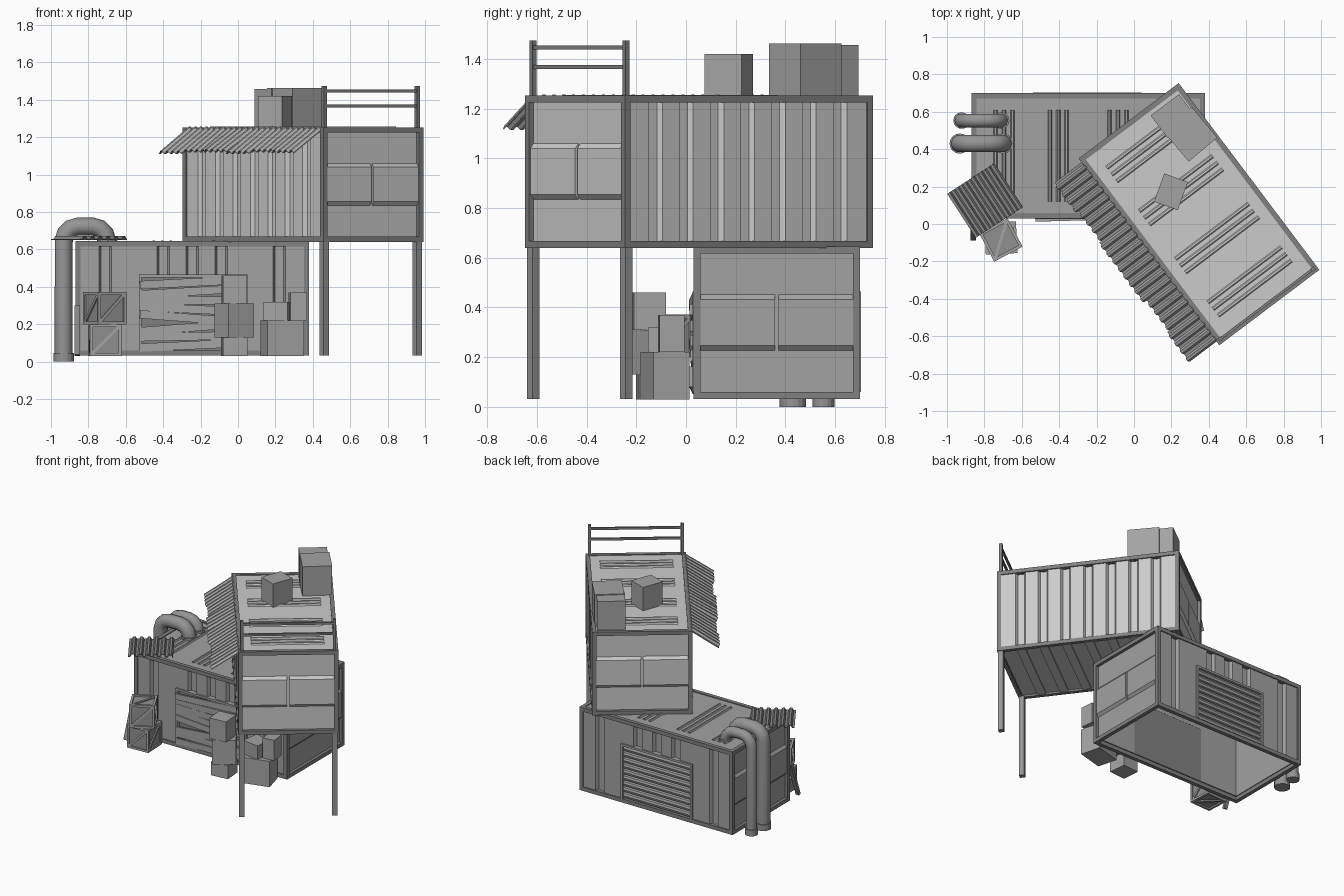
import bpy, bmesh, math, random
from mathutils import Matrix, Vector

if "Cube" in bpy.data.objects:
    bpy.data.objects.remove(bpy.data.objects["Cube"])
random.seed(4)

def mat(name, v):
    m = bpy.data.materials.new(name)
    m.diffuse_color = (v, v, v, 1)
    m.use_nodes = True
    m.node_tree.nodes["Principled BSDF"].inputs["Base Color"].default_value = m.diffuse_color
    return m

UPPER = mat("pale_panel", 0.60)
LOWER = mat("mid_grey_panel", 0.36)
FRAME = mat("dark_frame", 0.22)
PIPE = mat("pipe_grey", 0.30)
BOX = mat("box_grey", 0.37)
CRATE = mat("crate_grey", 0.28)
SHEET = mat("sheet_metal", 0.42)
OLD = mat("old_sheet", 0.24)
I = Matrix.Identity(4)

def prism(name, pts, a, b, plane, material, M=I):
    """Extrude a 2D outline from a to b along the axis not in its plane."""
    put = {'xy': lambda p, q, d: (p, q, d), 'xz': lambda p, q, d: (p, d, q),
           'yz': lambda p, q, d: (d, p, q)}[plane]
    bm = bmesh.new()
    lo = [bm.verts.new(put(p, q, a)) for p, q in pts]
    hi = [bm.verts.new(put(p, q, b)) for p, q in pts]
    bm.faces.new(lo)
    bm.faces.new(hi)
    n = len(pts)
    for i in range(n):
        bm.faces.new((lo[i], lo[(i + 1) % n], hi[(i + 1) % n], hi[i]))
    bmesh.ops.recalc_face_normals(bm, faces=bm.faces[:])
    me = bpy.data.meshes.new(name)
    bm.to_mesh(me)
    bm.free()
    me.materials.append(material)
    ob = bpy.data.objects.new(name, me)
    ob.matrix_world = M
    bpy.context.collection.objects.link(ob)
    return ob

def box(name, x0, x1, y0, y1, z0, z1, material, M=I):
    return prism(name, [(x0, y0), (x1, y0), (x1, y1), (x0, y1)], z0, z1, 'xy', material, M)

def place(x, y, z=0, deg=0):
    return Matrix.Translation((x, y, z)) @ Matrix.Rotation(math.radians(deg), 4, 'Z')

L, W, H = 1.25, 0.67, 0.613
X, Y = L / 2, W / 2

def ribbed(name, x0, x1, z0, z1, material, M):
    """Wall on the -y side with regular trapezoid grooves."""
    o, g, back = -Y + 0.008, -Y + 0.03, -Y + 0.036
    pts = [(x0, o)]
    for k in range(-3, 4):
        c = k * 0.155
        if c - 0.035 > x0 and c + 0.035 < x1:
            pts += [(c - 0.034, o), (c - 0.022, g), (c + 0.022, g), (c + 0.034, o)]
    pts += [(x1, o), (x1, back), (x0, back)]
    prism(name, pts, z0, z1, 'xy', material, M)

def container(tag, M, material, opening, floor):
    t = 0.028
    # edge frame
    for s in (-1, 1):
        for z in (0, H - t):
            y = s * (Y - t / 2)
            box(tag + "_long_beam", -X, X, y - t / 2, y + t / 2, z, z + t, FRAME, M)
            x = s * (X - t / 2)
            box(tag + "_end_beam", x - t / 2, x + t / 2, -Y + t, Y - t, z, z + t, FRAME, M)
        for r in (-1, 1):
            x, y = s * (X - t / 2), r * (Y - t / 2)
            box(tag + "_corner_post", x - t / 2, x + t / 2, y - t / 2, y + t / 2, t, H - t, FRAME, M)
    e = X - t
    for deg in (0, 180):
        R = M @ Matrix.Rotation(math.radians(deg), 4, 'Z')
        # long walls
        if opening:
            ribbed(tag + "_wall_left", -e, -0.285, t, H - t, material, R)
            ribbed(tag + "_wall_right", 0.295, e, t, H - t, material, R)
            ribbed(tag + "_wall_top", -0.285, 0.295, 0.43, H - t, material, R)
            box(tag + "_opening_panel", -0.285, 0.295, -Y + 0.025, -Y + 0.035, t, 0.43, FRAME, R)
            for x in (-0.285, 0.28):
                box(tag + "_opening_jamb", x, x + 0.015, -Y - 0.004, -Y + 0.03, t, 0.43, LOWER, R)
            box(tag + "_opening_head", -0.285, 0.295, -Y - 0.004, -Y + 0.03, 0.418, 0.433, LOWER, R)
        else:
            ribbed(tag + "_side_wall", -e, e, t, H - t, material, R)
        # end wall with raised middle band split in two
        w = Y - t
        box(tag + "_end_wall", X - 0.034, X - 0.022, -w, w, t, H - t, material, R)
        band = [(X - 0.022, 0.195), (X - 0.006, 0.215), (X - 0.006, 0.40), (X - 0.022, 0.42)]
        for y0, y1 in ((-w, -0.007), (0.007, w)):
            prism(tag + "_end_band", band, y0, y1, 'xz', material, R)
    # roof with paired pressed ribs
    box(tag + "_roof", -e, e, -Y + t, Y - t, H - 0.02, H - 0.006, material, M)
    for c in (-0.45, -0.16, 0.16, 0.45):
        for d in (-0.045, 0.0, 0.045):
            prism(tag + "_roof_rib", [(c + d - 0.012, H - 0.008), (c + d - 0.005, H + 0.003),
                  (c + d + 0.005, H + 0.003), (c + d + 0.012, H - 0.008)], -0.245, 0.245, 'xz', material, M)
    if floor:
        box(tag + "_floor", -e, e, -Y + t, Y - t, 0.014, 0.026, material, M)
        for k in range(-3, 4):
            box(tag + "_floor_rib", k * 0.155 - 0.03, k * 0.155 + 0.03, -Y + t, Y - t, 0.004, 0.015, material, M)

LM = place(-0.245, 0.365, 0.032)
UM = place(0.3475, 0.0525, 0.64, -53)
container("lower_container", LM, LOWER, True, False)
container("upper_container", UM, UPPER, False, True)

# boarded front opening
for i in range(8):
    z = 0.055 + i * 0.048
    P = LM @ Matrix.Translation((0.005, -Y - 0.002, z)) @ Matrix.Rotation(random.uniform(-0.09, 0.09), 4, 'Y')
    P = P @ Matrix.Rotation(random.uniform(-0.03, 0.03), 4, 'Z')
    box("board", -0.285, 0.28, -0.008, 0.006, -0.021, 0.023, BOX, P)

# roller shutter on the back
for i in range(9):
    z = 0.03 + i * 0.0432
    prism("shutter_slat", [(Y - 0.026, z), (Y - 0.008, z + 0.006), (Y - 0.003, z + 0.022),
          (Y - 0.008, z + 0.037), (Y - 0.026, z + 0.043)], -0.28, 0.28, 'yz', LOWER, LM)

# support legs and roof railing at the overhanging end
for s in (-1, 1):
    c = s * (Y - 0.024)
    box("support_leg", X - 0.042, X - 0.006, c - 0.018, c + 0.018, -0.608, 0.002, PIPE, UM)
    box("rail_post", X - 0.033, X - 0.013, c - 0.01, c + 0.01, H - 0.01, 0.835, FRAME, UM)
for z in (0.728, 0.806):
    box("rail_bar", X - 0.031, X - 0.017, -Y + 0.024, Y - 0.024, z - 0.008, z + 0.008, FRAME, UM)

def sheet(name, length, depth, waves, amp, material, M):
    """Corrugated sheet: waves along x, extruded along y."""
    p, top = length / waves, []
    for i in range(waves):
        x = -length / 2 + i * p
        top += [(x, 0), (x + p * 0.3, 0), (x + p * 0.5, amp), (x + p * 0.8, amp)]
    top.append((length / 2, 0))
    prism(name, top + [(x, z - 0.005) for x, z in reversed(top)], -depth, 0, 'xz', material, M)

# awning made of uneven corrugated strips
strips = 6
for i in range(strips):
    x = -0.6 + (i + 0.5) * 1.2 / strips
    P = UM @ Matrix.Translation((x, -Y + 0.012, H - 0.008)) @ Matrix.Rotation(math.radians(33 + random.uniform(-2, 2)), 4, 'X')
    sheet("awning_strip", 1.2 / strips, 0.225 + random.uniform(-0.012, 0.012), 4, 0.014, SHEET, P)

# loose sheet on the lower roof corner
sheet("loose_roof_sheet", 0.30, 0.28, 6, 0.016, OLD,
      place(-0.873, 0.243, 0.655, 33) @ Matrix.Translation((0, 0, 0)))

# bent exhaust pipes
for y, r, x0, x1, top in ((0.43, 0.048, -0.932, -0.70, 0.722), (0.553, 0.038, -0.922, -0.71, 0.715)):
    b = 0.075
    path = [(x0, 0.02), (x0, top - b)]
    path += [(x0 + b - b * math.cos(a), top - b + b * math.sin(a)) for a in (math.pi / 6, math.pi / 3, math.pi / 2)]
    path += [(x1 - b + b * math.sin(a), top - b + b * math.cos(a)) for a in (0, math.pi / 6, math.pi / 3, math.pi / 2)]
    path.append((x1, 0.62))
    cu = bpy.data.curves.new("exhaust_pipe", 'CURVE')
    cu.dimensions = '3D'
    cu.bevel_depth, cu.bevel_resolution, cu.use_fill_caps = r, 3, True
    sp = cu.splines.new('POLY')
    sp.points.add(len(path) - 1)
    for q, (x, z) in zip(sp.points, path):
        q.co = (x, y, z, 1)
    cu.materials.append(PIPE)
    ob = bpy.data.objects.new("exhaust_pipe", cu)
    bpy.context.collection.objects.link(ob)
    for nm, x, z0, z1 in (("pipe_foot", x0, 0, 0.045), ("pipe_collar", x1, 0.635, 0.655)):
        ring = [((r + 0.006) * math.cos(k * math.pi / 8), (r + 0.006) * math.sin(k * math.pi / 8)) for k in range(16)]
        prism(nm, ring, z0, z1, 'xy', PIPE, place(x, y))

# plain boxes: centre x, y, base z, size x, y, height, turn
for x, y, z, sx, sy, h, deg in (
        (0.198, 0.172, 1.247, 0.135, 0.16, 0.173, -20),
        (0.30, 0.48, 1.247, 0.20, 0.215, 0.216, 40),
        (0.21, 0.577, 1.247, 0.19, 0.15, 0.210, 37),
        (-0.02, -0.13, 0.03, 0.13, 0.13, 0.10, 5),
        (-0.02, -0.13, 0.13, 0.16, 0.14, 0.18, 32),
        (-0.02, -0.15, 0.31, 0.13, 0.13, 0.15, 4),
        (0.235, -0.085, 0.03, 0.20, 0.15, 0.19, 15),
        (0.21, -0.08, 0.22, 0.13, 0.13, 0.10, -8),
        (0.32, -0.06, 0.22, 0.09, 0.10, 0.15, 5)):
    box("storage_box", -sx / 2, sx / 2, -sy / 2, sy / 2, 0, h, BOX, place(x, y, z, deg))

# framed wooden crates
def crate(M, s):
    h, t = s / 2, 0.016
    C = M @ Matrix.Translation((0, 0, h))
    i = h - 0.01
    box("crate_core", -i, i, -i, i, -i, i, CRATE, C)
    turns = [Matrix.Rotation(k * math.pi / 2, 4, 'Z') for k in range(4)]
    turns += [Matrix.Rotation(k * math.pi / 2, 4, 'X') for k in (1, 3)]
    for R in turns:
        F = C @ R
        for q in (-h, h - t):
            box("crate_rail", -h, h, -h, -i, q, q + t, BOX, F)
            box("crate_stile", q, q + t, -h, -i, -h + t, h - t, BOX, F)
        box("crate_brace", -h * 1.2, h * 1.2, -h + 0.002, -i, -t / 2, t / 2, BOX,
            F @ Matrix.Rotation(-math.pi / 4, 4, 'Y'))

crate(place(-0.712, -0.075, 0.03, 3), 0.17)
crate(place(-0.712, -0.085, 0.20, 28), 0.172)

# board leaning on the front left corner
box("leaning_board", -0.014, 0.014, -0.01, 0.01, 0, 0.28, OLD,
    place(-0.86, -0.08, 0.035) @ Matrix.Rotation(math.radians(-20), 4, 'X'))
